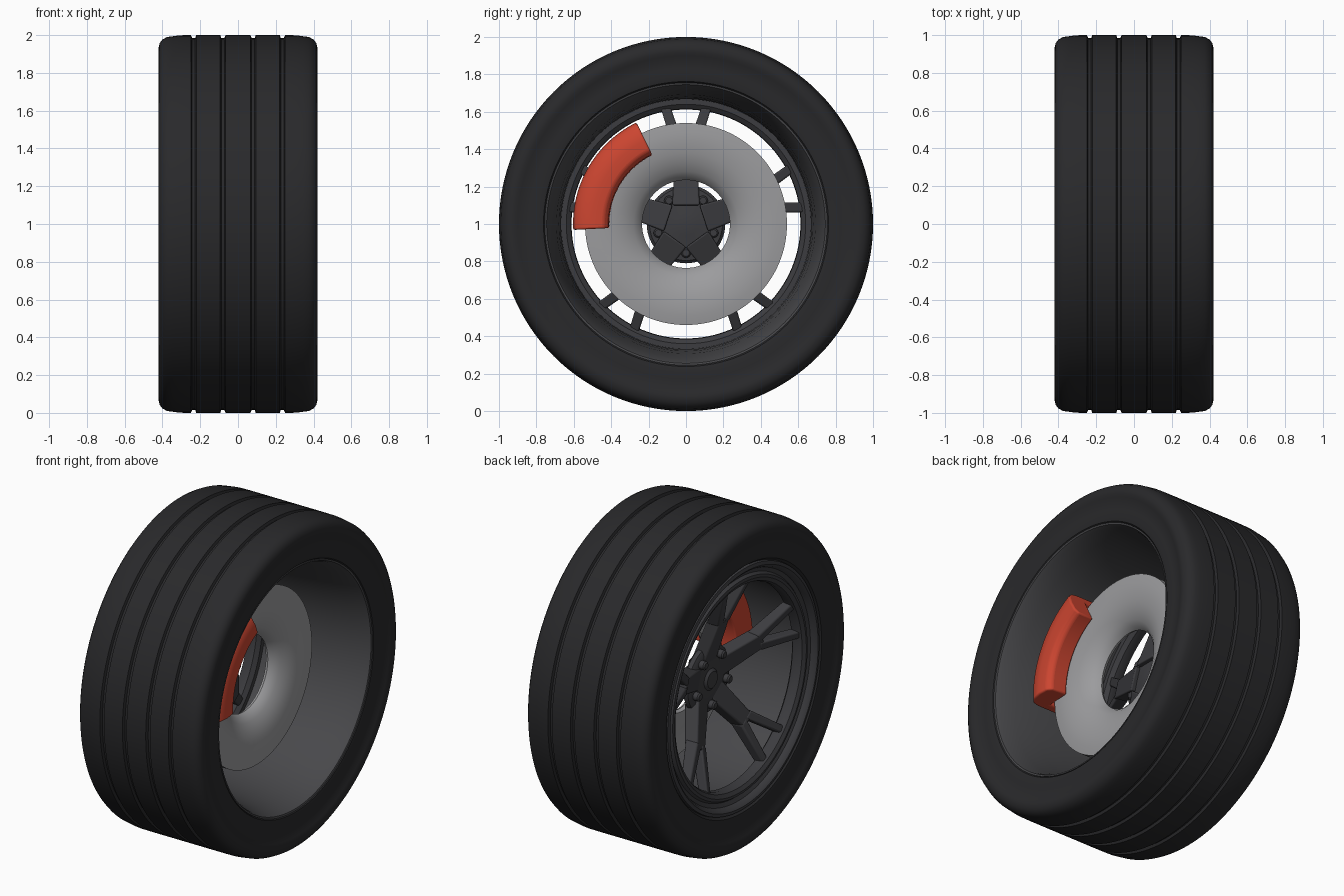
import bpy, bmesh
from math import sin, cos, radians, tau

if "Cube" in bpy.data.objects:
    bpy.data.objects.remove(bpy.data.objects["Cube"])

ZC = 1.0  # axle height, axle runs along x


def mat(name, c):
    m = bpy.data.materials.new(name)
    m.diffuse_color = (*c, 1)
    m.use_nodes = True
    m.node_tree.nodes["Principled BSDF"].inputs["Base Color"].default_value = m.diffuse_color
    return m


RUBBER = mat("rubber", (0.022, 0.022, 0.024))
ALLOY = mat("dark_alloy", (0.045, 0.045, 0.05))
BARREL = mat("barrel_grey", (0.065, 0.065, 0.07))
STEEL = mat("steel", (0.33, 0.33, 0.34))
RED = mat("red_paint", (0.6, 0.06, 0.03))


def finish(name, bm, material, bevel=0, angle=35):
    bmesh.ops.remove_doubles(bm, verts=bm.verts, dist=1e-5)
    bmesh.ops.recalc_face_normals(bm, faces=bm.faces)
    me = bpy.data.meshes.new(name)
    bm.to_mesh(me)
    bm.free()
    ob = bpy.data.objects.new(name, me)
    bpy.context.collection.objects.link(ob)
    me.materials.append(material)
    bpy.ops.object.select_all(action='DESELECT')
    bpy.context.view_layer.objects.active = ob
    ob.select_set(True)
    bpy.ops.object.shade_smooth_by_angle(angle=radians(angle))
    if bevel:
        b = ob.modifiers.new("bevel", 'BEVEL')
        b.width, b.segments, b.limit_method = bevel, 3, 'ANGLE'
        b.angle_limit = radians(35)
    return ob


def lathe(name, profile, material, closed=True, segs=128, a0=0, a1=360, bevel=0, angle=35):
    """Sweep an (x, radius) profile around the axle."""
    bm = bmesh.new()
    full = a1 - a0 == 360
    rings = []
    for i in range(segs if full else segs + 1):
        a = radians(a0 + (a1 - a0) * i / segs)
        rings.append([bm.verts.new((x, r * cos(a), ZC + r * sin(a))) for x, r in profile])
    n = len(profile)
    for i in range(segs):
        p, q = rings[i], rings[(i + 1) % len(rings)]
        for j in range(n if closed else n - 1):
            k = (j + 1) % n
            bm.faces.new((p[j], p[k], q[k], q[j]))
    if not full:
        bm.faces.new(rings[0])
        bm.faces.new(rings[-1])
    return finish(name, bm, material, bevel, angle)


def beam(bm, a, b, rot):
    """Tapered bar; each end is (x, tangent, radius, width, depth)."""
    ends = []
    for x, t, r, w, d in (a, b):
        vs = []
        for sx, st in ((-1, -1), (-1, 1), (1, 1), (1, -1)):
            # the outward face is a little narrower than the back
            tt = t + st * w / 2 * (0.85 if sx < 0 else 1)
            vs.append(bm.verts.new((x + (d if sx > 0 else 0),
                                    r * cos(rot) - tt * sin(rot),
                                    ZC + r * sin(rot) + tt * cos(rot))))
        ends.append(vs)
    p, q = ends
    bm.faces.new(p)
    bm.faces.new(q)
    for j in range(4):
        k = (j + 1) % 4
        bm.faces.new((p[j], p[k], q[k], q[j]))


# tyre: right half of the section with tread grooves, mirrored
half = []
for c in (0.08, 0.235):
    half += [(c - 0.014, 1.0), (c - 0.008, 0.984), (c + 0.008, 0.984), (c + 0.014, 1.0)]
half += [(0.31, 0.999), (0.345, 0.994), (0.375, 0.990), (0.40, 0.977),
         (0.415, 0.957), (0.42, 0.935), (0.42, 0.92), (0.414, 0.90), (0.404, 0.87), (0.402, 0.83),
         (0.404, 0.79), (0.398, 0.762), (0.38, 0.748)]
lathe("tyre", half + [(-x, r) for x, r in reversed(half)], RUBBER, angle=32)

# rim barrel, flaring to the inner side
lathe("rim_barrel", [(0.395, 0.755), (0.392, 0.745), (0.37, 0.735), (0.28, 0.712), (0.15, 0.692),
                     (0.0, 0.679), (-0.15, 0.671), (-0.31, 0.667), (-0.31, 0.70),
                     (0.0, 0.72), (0.30, 0.75)], BARREL)

# outer rim lip
lathe("rim_lip", [(-0.36, 0.75), (-0.395, 0.745), (-0.40, 0.725), (-0.39, 0.712), (-0.365, 0.70),
                  (-0.355, 0.675), (-0.372, 0.662), (-0.375, 0.645), (-0.362, 0.622),
                  (-0.34, 0.612), (-0.30, 0.615), (-0.28, 0.64), (-0.28, 0.69)], ALLOY)

# five forked spokes
bm = bmesh.new()
for i in range(5):
    rot = radians(90 + 72 * i)
    beam(bm, (-0.165, 0, 0.10, 0.15, 0.09), (-0.27, 0, 0.40, 0.115, 0.085), rot)
    for s in (-1, 1):
        beam(bm, (-0.262, s * 0.026, 0.37, 0.065, 0.08), (-0.36, s * 0.113, 0.635, 0.055, 0.06), rot)
finish("spokes", bm, ALLOY, bevel=0.01)

# hub
lathe("hub", [(-0.185, 0), (-0.183, 0.05), (-0.17, 0.065), (-0.168, 0.18), (-0.155, 0.205),
              (-0.13, 0.21), (-0.115, 0.195), (-0.10, 0.06), (-0.09, 0)], ALLOY, closed=False, segs=64)

# wheel bolts between the spokes
bm = bmesh.new()
for i in range(5):
    a = radians(270 + 72 * i)
    prof = [(-0.205, 0), (-0.205, 0.018), (-0.197, 0.026), (-0.103, 0.026), (-0.095, 0.018), (-0.095, 0)]
    rings = []
    for k in range(16):
        t = tau * k / 16
        rings.append([bm.verts.new((x, 0.155 * cos(a) + r * cos(t), ZC + 0.155 * sin(a) + r * sin(t)))
                      for x, r in prof])
    for k in range(16):
        p, q = rings[k], rings[(k + 1) % 16]
        for j in range(len(prof) - 1):
            bm.faces.new((p[j], p[j + 1], q[j + 1], q[j]))
finish("wheel_bolts", bm, ALLOY)

# brake disc with dished centre
lathe("brake_disc", [(0.13, 0.54), (0.137, 0.49), (0.137, 0.44), (0.13, 0.38), (0.115, 0.33),
                     (0.09, 0.28), (0.065, 0.25), (0.04, 0.235), (0.02, 0.245),
                     (0.03, 0.30), (0.055, 0.38), (0.07, 0.44), (0.07, 0.54)], STEEL)

# brake caliper straddling the disc
lathe("brake_caliper", [(0.25, 0.415), (0.275, 0.44), (0.28, 0.50), (0.27, 0.56), (0.24, 0.595),
                        (0.20, 0.604), (0.0, 0.604), (-0.05, 0.59), (-0.055, 0.42), (0.05, 0.41),
                        (0.05, 0.555), (0.15, 0.555), (0.15, 0.41)],
      RED, segs=28, a0=116, a1=183, bevel=0.01)
